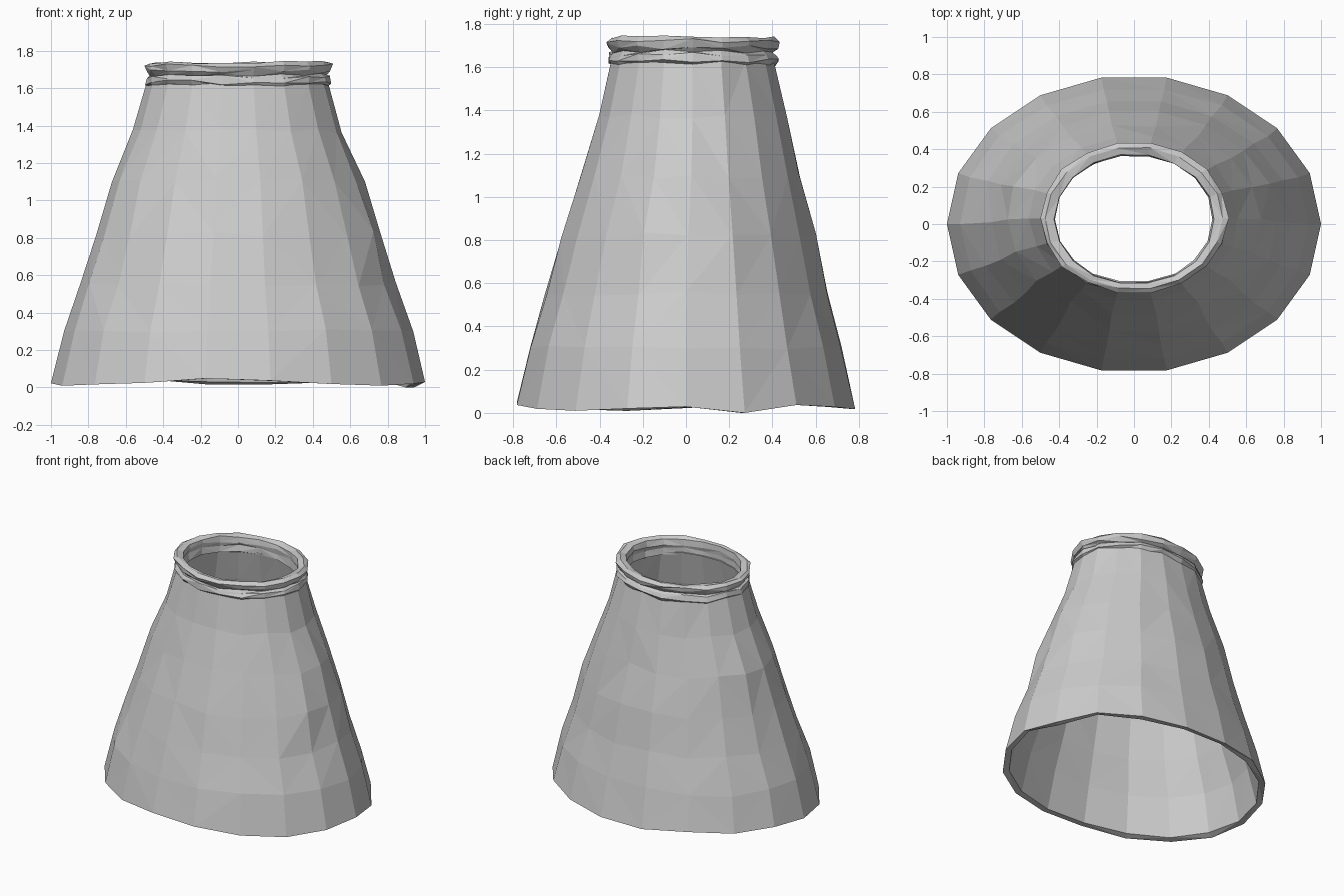
import bpy, bmesh, math, random
from math import cos, sin, tau

if "Cube" in bpy.data.objects:
    bpy.data.objects.remove(bpy.data.objects["Cube"], do_unlink=True)

random.seed(7)
SIDES = 18

mat = bpy.data.materials.new("grey cloth")
mat.use_nodes = True
GREY = (0.6, 0.6, 0.6, 1)
mat.diffuse_color = GREY
mat.node_tree.nodes["Principled BSDF"].inputs["Base Color"].default_value = GREY


def loft(name, rings, closed):
    """Rings are (z, x radius, y radius, y centre, radial jitter, height jitter)."""
    bm = bmesh.new()
    loops = []
    for z, rx, ry, cy, jr, jz in rings:
        loop = []
        for i in range(SIDES):
            a = tau * i / SIDES
            k = 1 + random.uniform(-jr, jr)
            loop.append(bm.verts.new((rx * k * cos(a), cy + ry * k * sin(a),
                                      z + random.uniform(-jz, jz))))
        loops.append(loop)
    pairs = list(zip(loops, loops[1:]))
    if closed:
        pairs.append((loops[-1], loops[0]))
    # Split each panel along a random diagonal for a crumpled, faceted look
    for low, high in pairs:
        for i in range(SIDES):
            j = (i + 1) % SIDES
            a, b, c, d = low[i], low[j], high[j], high[i]
            tris = ((a, b, c), (a, c, d)) if random.random() < 0.5 else ((a, b, d), (b, c, d))
            for t in tris:
                bm.faces.new(t)
    bmesh.ops.recalc_face_normals(bm, faces=bm.faces[:])
    mesh = bpy.data.meshes.new(name)
    bm.to_mesh(mesh)
    bm.free()
    mesh.materials.append(mat)
    obj = bpy.data.objects.new(name, mesh)
    bpy.context.collection.objects.link(obj)
    return obj


# Flared skirt: outer wall from hem to waist, then the inner wall back down
outer = [
    (0.03, 1.0, 0.795, 0.0, 0.0, 0.01),
    (0.30, 0.935, 0.73, 0.0, 0.007, 0.012),
    (0.55, 0.84, 0.665, 0.005, 0.01, 0.015),
    (0.82, 0.765, 0.595, 0.01, 0.012, 0.015),
    (1.10, 0.68, 0.51, 0.025, 0.015, 0.015),
    (1.37, 0.56, 0.44, 0.03, 0.012, 0.015),
    (1.62, 0.49, 0.385, 0.03, 0.01, 0.01),
]
inner = [(z + 0.005, rx - 0.045, ry - 0.045, cy, jr / 2, jz / 2)
         for z, rx, ry, cy, jr, jz in reversed(outer)]
skirt = loft("skirt", outer + inner, True)

# Dip the hem toward the left back
for v in skirt.data.vertices:
    if v.co.z < 0.1:
        lift = 0.012 * sin(3 * math.atan2(v.co.y, v.co.x) + 0.5)
        v.co.z += lift
    if v.co.z < 0.1 and v.co.x > 0.85 and 0.2 < v.co.y < 0.35:
        v.co.z = 0.0
    v.co.z = max(v.co.z, 0.0)

# Gathered waistband: two crumpled folds around a closed rim
waistband = loft("waistband", [
    (1.605, 0.475, 0.375, 0.032, 0.012, 0.015),
    (1.630, 0.500, 0.400, 0.032, 0.015, 0.014),
    (1.660, 0.487, 0.390, 0.032, 0.015, 0.012),
    (1.672, 0.470, 0.375, 0.032, 0.015, 0.010),
    (1.690, 0.495, 0.398, 0.032, 0.015, 0.010),
    (1.722, 0.500, 0.403, 0.032, 0.018, 0.010),
    (1.738, 0.475, 0.380, 0.032, 0.010, 0.008),
    (1.728, 0.428, 0.348, 0.025, 0.010, 0.008),
    (1.690, 0.422, 0.343, 0.025, 0.010, 0.010),
    (1.660, 0.437, 0.350, 0.025, 0.010, 0.010),
    (1.610, 0.430, 0.345, 0.025, 0.010, 0.010),
], True)
